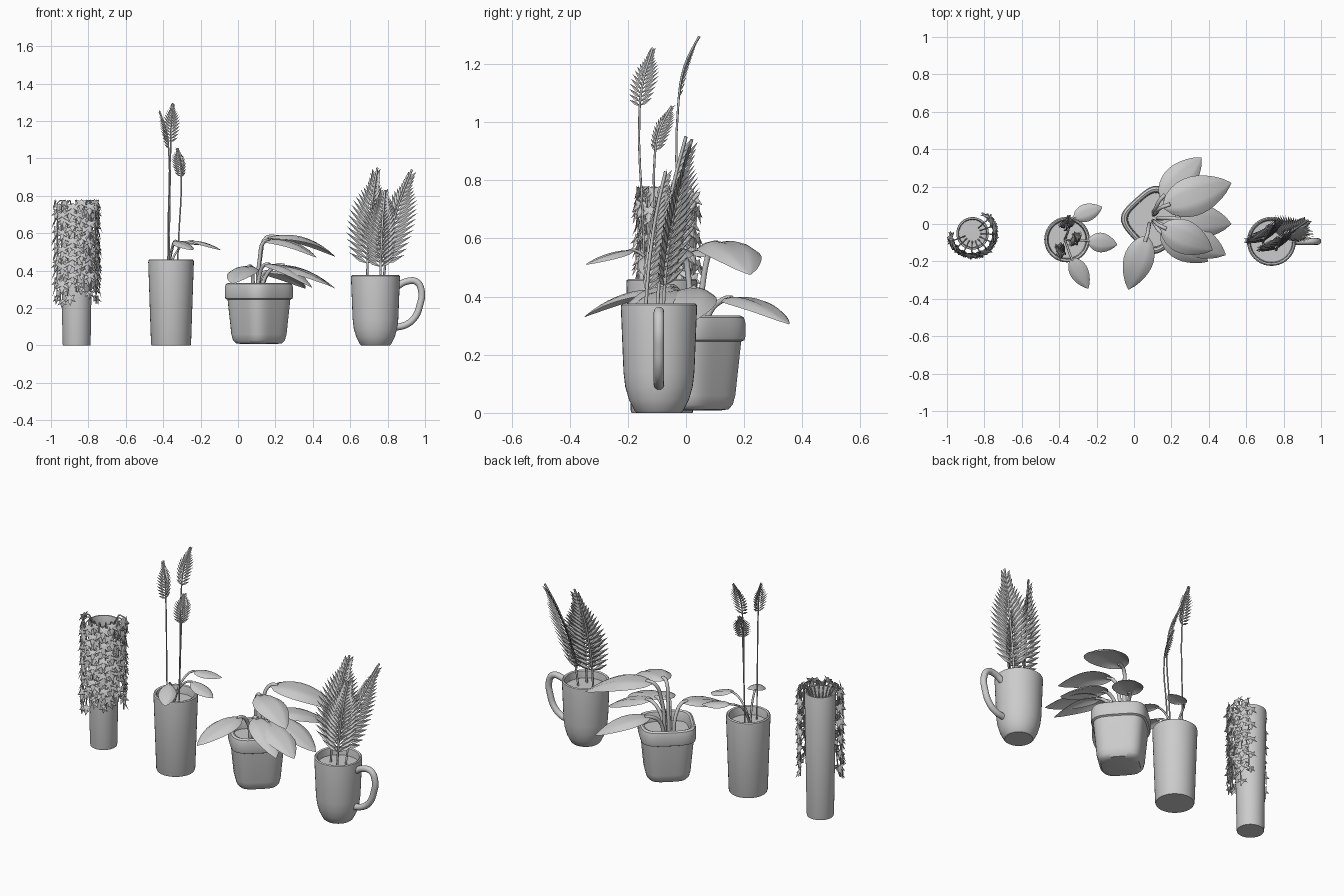
import bpy, math, random
from mathutils import Vector as V

if "Cube" in bpy.data.objects:
    bpy.data.objects.remove(bpy.data.objects["Cube"])

random.seed(4)
Z = V((0, 0, 1))


def mesh(name, verts, faces, smooth=True):
    me = bpy.data.meshes.new(name)
    me.from_pydata([tuple(v) for v in verts], [], faces)
    me.update()
    ob = bpy.data.objects.new(name, me)
    bpy.context.collection.objects.link(ob)
    if smooth:
        bpy.context.view_layer.objects.active = ob
        bpy.ops.object.select_all(action='DESELECT')
        ob.select_set(True)
        bpy.ops.object.shade_smooth_by_angle(angle=math.radians(40))
    return ob


def lathe(name, cx, cy, profile, power=2, turn=0, n=40):
    """Closed revolved pot; power above 2 makes it a rounded square."""
    verts, faces = [], []
    for r, z in profile:
        for i in range(n):
            a = 2 * math.pi * i / n
            c, s = math.cos(a), math.sin(a)
            k = r / (abs(c) ** power + abs(s) ** power) ** (1 / power) if power != 2 else r
            verts.append((cx + k * math.cos(a + turn), cy + k * math.sin(a + turn), z))
    for j in range(len(profile) - 1):
        for i in range(n):
            k = (i + 1) % n
            faces.append((j * n + i, j * n + k, (j + 1) * n + k, (j + 1) * n + i))
    faces.append(tuple(reversed(range(n))))
    faces.append(tuple(range((len(profile) - 1) * n, len(profile) * n)))
    return mesh(name, verts, faces)


def tubes(name, paths, radius, res=4):
    cu = bpy.data.curves.new(name, 'CURVE')
    cu.dimensions = '3D'
    cu.bevel_depth = radius
    cu.bevel_resolution = 1 if res <= 4 else 4
    cu.resolution_u = res
    cu.use_fill_caps = True
    for pts in paths:
        sp = cu.splines.new('BEZIER')
        sp.bezier_points.add(len(pts) - 1)
        for bp, p in zip(sp.bezier_points, pts):
            bp.co = p
            bp.handle_left_type = bp.handle_right_type = 'AUTO'
    ob = bpy.data.objects.new(name, cu)
    bpy.context.collection.objects.link(ob)
    return ob


def bez(a, m, b, t):
    return a * (1 - t) ** 2 + m * 2 * t * (1 - t) + b * t * t


def broad_leaf(name, base, tip, width, arch, droop=0.3):
    """Arched leaf blade, creased along the midrib."""
    a, b = V(base), V(tip)
    m = (a + b) / 2 + Z * arch
    side = (b - a).cross(Z).normalized()
    rows, cols = 10, 6
    verts, faces = [], []
    for i in range(rows + 1):
        t = i / rows
        w = width / 2 * math.sin(math.pi * t ** 0.85) ** 0.75 if 0 < i < rows else 0.002
        p = bez(a, m, b, t)
        for j in range(cols + 1):
            s = 2 * j / cols - 1
            verts.append(p + side * s * w + Z * w * (0.35 * abs(s) - (droop + 0.35) * s * s))
    for i in range(rows):
        for j in range(cols):
            k = i * (cols + 1) + j
            faces.append((k, k + 1, k + cols + 2, k + cols + 1))
    mesh(name, verts, faces)


def frond(name, a, m, b, side, length, width, n, start=0.0):
    """Pinnate blade: pairs of pointed leaflets along a bowed rib."""
    a, m, b = V(a), V(m), V(b)
    side = V(side).normalized()
    verts, faces = [], []
    for i in range(n + 1):
        t = start + (1 - start) * i / n
        u = i / n
        p = bez(a, m, b, t * 0.9)
        tan = (bez(a, m, b, t * 0.9 + 0.05) - p).normalized()
        nor = tan.cross(side).normalized()
        L = length * (0.55 + 0.45 * math.sin(math.pi * min(1, u * 1.1 + 0.1))) * (1 - 0.3 * u ** 3)
        ang = math.radians(58 - 36 * u)
        for s in (-1, 1):
            d = tan * math.cos(ang) + side * s * math.sin(ang) + nor * 0.2
            w = d.cross(nor).normalized() * width
            k = len(verts)
            verts += [p, p + d * L * 0.4 + w, p + d * L, p + d * L * 0.4 - w, p + d * L * 0.4 + nor * width * 0.5]
            faces += [(k, k + 1, k + 4), (k + 1, k + 2, k + 4), (k + 2, k + 3, k + 4), (k + 3, k, k + 4)]
    mesh(name, verts, faces, False)


# Tall tube with trailing ivy
IX, IY = -0.863, -0.05
lathe("ivy_tube", IX, IY, [(0.073, 0), (0.075, 0.01), (0.087, 0.738), (0.085, 0.744),
                           (0.077, 0.744), (0.075, 0.738), (0.073, 0.68), (0.001, 0.68)])
OUT = [(0, -0.034), (0.011, -0.010), (0.027, -0.016), (0.017, 0.003), (0.024, 0.02), (0.007, 0.014), (0, 0.022)]
OUT += [(-x, z) for x, z in reversed(OUT[1:-1])]
strands, lv, lf = [], [], []
for i in range(10):
    a = math.radians(200 + 22.5 * i)
    r, t = V((math.cos(a), math.sin(a), 0)), V((-math.sin(a), math.cos(a), 0))
    end = random.uniform(0.22, 0.32)
    c = V((IX, IY, 0))
    hang = [c + r * (0.11 + random.uniform(-0.004, 0.006)) + t * random.uniform(-0.008, 0.008) + Z * (0.68 + (end - 0.68) * q / 4)
            for q in range(5)]
    strands.append([c + r * 0.04 + Z * 0.67, c + r * 0.07 + Z * 0.752, c + r * 0.092 + Z * 0.776] + hang)
    z, sgn = 0.755 - 0.02 * (i % 2), 1
    while z > end - 0.01:
        sgn = -sgn
        size = random.uniform(1.15, 1.45) * (0.8 if z < end + 0.05 else 1)
        tilt, yaw = random.uniform(0.15, 0.5), random.uniform(-0.3, 0.3) + sgn * 0.3
        rr, tt = r * math.cos(yaw) + t * math.sin(yaw), t * math.cos(yaw) - r * math.sin(yaw)
        up = Z * math.cos(tilt) - rr * math.sin(tilt)
        mid = c + r * 0.118 + t * sgn * 0.016 + Z * z
        k = len(lv)
        lv.append(mid + rr * 0.005)
        lv += [mid + (tt * x + up * h) * size for x, h in OUT]
        n = len(OUT)
        lf += [(k, k + 1 + j, k + 1 + (j + 1) % n) for j in range(n)]
        z -= 0.046
tubes("ivy_strands", strands, 0.0035)
mesh("ivy_leaves", lv, lf, False)

# Tall pot with feather heads and three low leaves
lathe("tall_pot", -0.358, -0.083, [(0.104, 0), (0.107, 0.008), (0.122, 0.445), (0.121, 0.456), (0.115, 0.461),
                                   (0.106, 0.457), (0.103, 0.445), (0.1, 0.41), (0.001, 0.41)])
heads = [((-0.36, -0.026, 1.07), (-0.36, -0.02, 1.2), (-0.348, 0.045, 1.295), (1, 0.1, 0), (-0.37, -0.035)),
         ((-0.37, -0.16, 1.04), (-0.375, -0.155, 1.15), (-0.42, -0.115, 1.255), (0.3, 0.95, 0.1), (-0.375, -0.14)),
         ((-0.303, -0.107, 0.89), (-0.305, -0.1, 0.98), (-0.322, -0.05, 1.055), (0.75, 0.65, 0), (-0.325, -0.1))]
stems = []
for i, (a, m, b, s, root) in enumerate(heads):
    frond(f"feather_head_{i}", a, m, b, s, 0.07, 0.0065, 13, 0.08)
    q = V((root[0], root[1], 0.4))
    stems.append([q, q.lerp(V(a), 0.4), V(a), bez(V(a), V(m), V(b), 0.5), V(b)])
tubes("feather_stems", stems, 0.004)
low = [((-0.325, 0.035, 0.555), (-0.17, 0.09, 0.535), 0.095), ((-0.25, -0.09, 0.56), (-0.09, -0.11, 0.51), 0.105),
       ((-0.335, -0.18, 0.56), (-0.245, -0.345, 0.51), 0.1)]
stalks = []
for i, (a, b, w) in enumerate(low):
    broad_leaf(f"low_leaf_{i}", a, b, w, 0.02)
    q = V((-0.37, -0.085, 0.4))
    p = q.lerp(V(a), 0.4)
    p.z = 0.51
    stalks.append([q, p, V(a), V(a).lerp(V(b), 0.1)])
tubes("low_leaf_stalks", stalks, 0.006)

# Rounded square pot with broad leaves
prof = [(0.085, 0.008), (0.11, 0.012), (0.124, 0.028), (0.132, 0.06), (0.15, 0.245), (0.16, 0.25), (0.163, 0.262),
        (0.163, 0.31), (0.158, 0.328), (0.147, 0.335), (0.136, 0.33), (0.131, 0.315), (0.129, 0.275), (0.001, 0.275)]
lathe("square_pot", 0.112, 0.022, [(r * 0.95, z) for r, z in prof], 3.8, math.radians(42), 56)
big = [((0.14, 0.13, 0.39), (0.36, 0.355, 0.305), 0.17, 0.07), ((0.15, 0.09, 0.575), (0.52, 0.22, 0.475), 0.21, 0.1),
       ((0.21, 0.03, 0.43), (0.52, 0.0, 0.305), 0.18, 0.06), ((0.2, -0.03, 0.42), (0.49, -0.165, 0.32), 0.17, 0.06),
       ((0.14, -0.04, 0.43), (0.395, -0.2, 0.31), 0.16, 0.08), ((0.07, -0.06, 0.42), (-0.03, -0.35, 0.33), 0.16, 0.06),
       ((0.14, -0.01, 0.555), (0.42, -0.14, 0.47), 0.18, 0.08)]
stalks = []
for i, (a, b, w, arch) in enumerate(big):
    broad_leaf(f"broad_leaf_{i}", a, b, w, arch, 0.25)
    q = V((0.1, 0.03, 0.26)) + V((a[0] - 0.13, a[1] - 0.03, 0)) * 0.3
    p = q.lerp(V(a), 0.35)
    p.z = q.z + (a[2] - q.z) * 0.7
    stalks.append([q, p, V(a), bez(V(a), (V(a) + V(b)) / 2 + Z * arch, V(b), 0.12)])
tubes("broad_leaf_stalks", stalks, 0.01, 6)

# Mug with palm fronds
MX, MY = 0.735, -0.093
lathe("mug", MX, MY, [(0.076, 0), (0.083, 0.006), (0.103, 0.045), (0.116, 0.09), (0.122, 0.14), (0.131, 0.362),
                      (0.13, 0.371), (0.124, 0.376), (0.116, 0.371), (0.114, 0.36), (0.111, 0.33), (0.001, 0.33)])
handle = [(MX + 0.115, MY, 0.315), (0.9, MY, 0.342), (0.955, MY, 0.34), (0.981, MY, 0.29), (0.972, MY, 0.215),
          (0.945, MY, 0.15), (0.9, MY, 0.112), (MX + 0.1, MY, 0.095)]
tubes("mug_handle", [[V(p) for p in handle]], 0.018, 8)
palms = [((0.69, -0.1, 0.32), (0.69, -0.09, 0.65), (0.745, 0.0, 0.95), (0.92, 0.38, 0)),
         ((0.775, -0.08, 0.32), (0.8, -0.07, 0.65), (0.93, 0.02, 0.94), (0.85, -0.5, -0.1)),
         ((0.76, -0.14, 0.32), (0.765, -0.13, 0.6), (0.785, -0.07, 0.83), (0.9, 0.4, 0))]
ribs = []
for i, (a, m, b, s) in enumerate(palms):
    frond(f"palm_frond_{i}", a, m, b, s, 0.165, 0.0135, 18, 0.2)
    ribs.append([bez(V(a), V(m), V(b), t / 4) for t in range(5)])
tubes("palm_ribs", ribs, 0.006)
